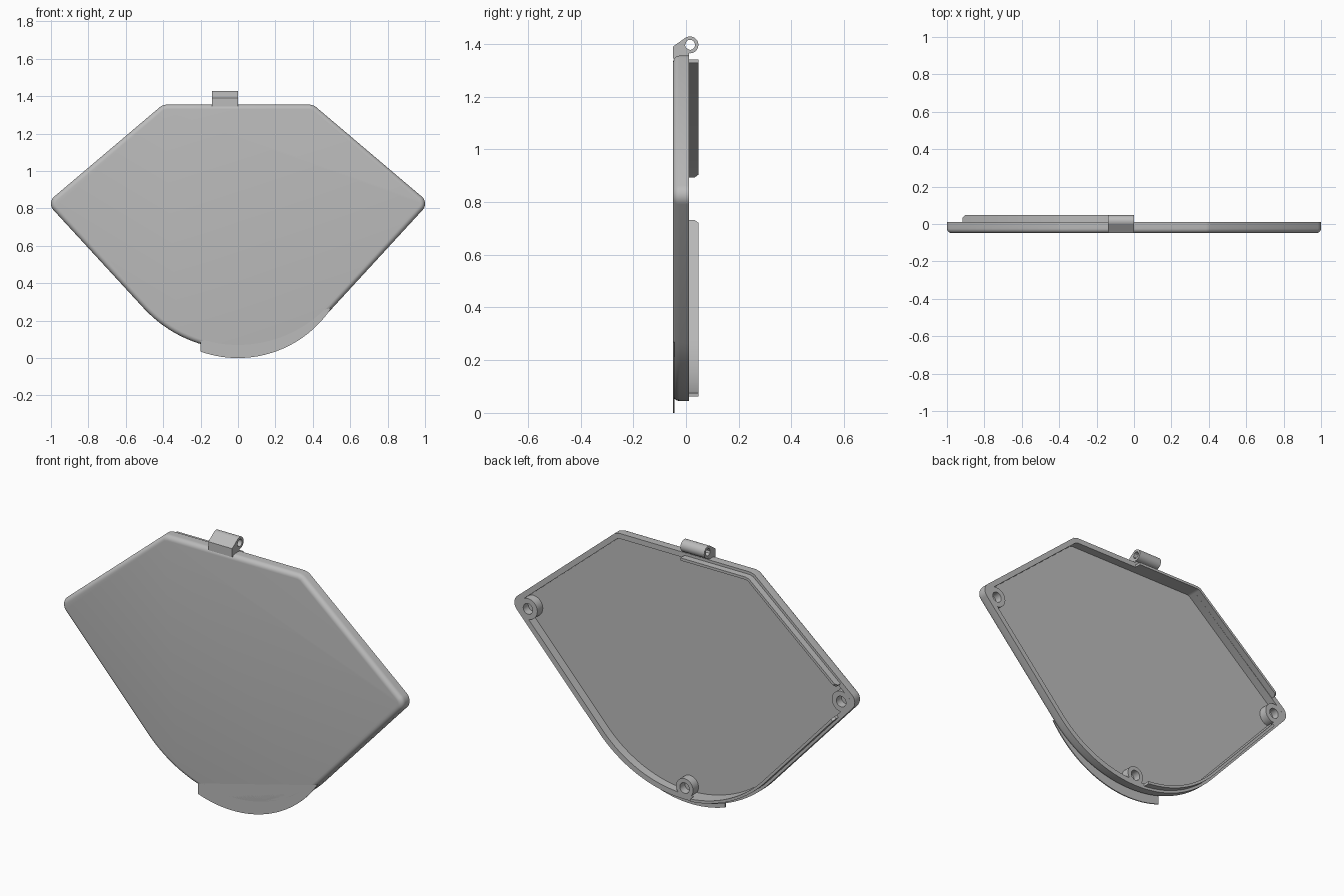
import bpy, bmesh, math
from mathutils import Vector

if "Cube" in bpy.data.objects:
    bpy.data.objects.remove(bpy.data.objects["Cube"])

grey = bpy.data.materials.new("plain_grey")
grey.use_nodes = True
grey.diffuse_color = (0.5, 0.5, 0.5, 1)
grey.node_tree.nodes["Principled BSDF"].inputs["Base Color"].default_value = (0.5, 0.5, 0.5, 1)

FRONT, RIM, LIP, FLOOR = -0.049, 0.012, 0.047, -0.034
WALL, ROUND = 0.028, 0.025


def loft(name, rings, closed=False):
    """Skin equal rings of 3D points; cap the ends, or join last to first."""
    bm = bmesh.new()
    loops = [[bm.verts.new(p) for p in ring] for ring in rings]
    n = len(loops[0])
    pairs = list(zip(loops, loops[1:]))
    if closed:
        pairs.append((loops[-1], loops[0]))
    else:
        bm.faces.new(loops[0])
        bm.faces.new(loops[-1])
    for a, b in pairs:
        for i in range(n):
            j = (i + 1) % n
            bm.faces.new((a[i], a[j], b[j], b[i]))
    bmesh.ops.recalc_face_normals(bm, faces=bm.faces)
    mesh = bpy.data.meshes.new(name)
    bm.to_mesh(mesh)
    bm.free()
    mesh.materials.append(grey)
    obj = bpy.data.objects.new(name, mesh)
    bpy.context.collection.objects.link(obj)
    bpy.ops.object.select_all(action='DESELECT')
    obj.select_set(True)
    bpy.context.view_layer.objects.active = obj
    bpy.ops.object.shade_smooth_by_angle(angle=math.radians(30))
    return obj


def arc(cx, cz, r, start, end, steps):
    angles = [math.radians(start + (end - start) * i / steps) for i in range(steps + 1)]
    return [(cx + r * math.cos(a), cz + r * math.sin(a)) for a in angles]


def inset(points, d, closed=True):
    """Mitred offset to the left of the path."""
    pts, out = [Vector(p) for p in points], []
    n = len(pts)
    for i, p in enumerate(pts):
        before = p - pts[i - 1] if closed or i > 0 else pts[1] - p
        after = pts[(i + 1) % n] - p if closed or i < n - 1 else before
        n1, n2 = (Vector((-v.y, v.x)).normalized() for v in (before, after))
        out.append(p + (n1 + n2) * d / (1 + n1.dot(n2)))
    return out


def at_depth(points, y):
    return [(x, y, z) for x, z in points]


# Outline, counter-clockwise from the bottom centre
right_half = arc(0, 0.73, 0.685, -90, -42.7, 16)
right_half += arc(0.95, 0.825, 0.05, -42.7, 49, 8)
right_half += [(0.41, 1.348), (0.385, 1.355)]
outline = right_half + [(-x, z) for x, z in reversed(right_half[1:])]

# Hollow cover with rounded front edge
inner = inset(outline, WALL)
rings = [at_depth(inner, FLOOR), at_depth(inner, RIM), at_depth(outline, RIM)]
for i in range(7):
    a = math.radians(15 * i)
    rings.append(at_depth(inset(outline, ROUND * (1 - math.cos(a))),
                          FRONT + ROUND * (1 - math.sin(a))))
loft("cover_shell", rings)

# Thin flap below the cover
flap = [(-0.2, 0.09)] + arc(0, 0.6, 0.6, -109.5, -33.6, 28)
loft("bottom_flap", [at_depth(flap, FRONT), at_depth(flap, FRONT + 0.006)])

# Screw bosses with blind holes
for name, x, z, radius in (("left_boss", 0.92, 0.81, 0.055),
                           ("right_boss", -0.92, 0.81, 0.055),
                           ("bottom_boss", 0, 0.105, 0.05)):
    loft(name, [at_depth(arc(x, z, r, 0, 348.75, 31), y) for r, y in
                ((radius, FLOOR - 0.003), (radius, RIM), (0.028, RIM), (0.028, FLOOR + 0.004))])


# Raised lips along the right half of the rim
def lip(name, path):
    # Short extra station gives a softened outer end
    a, b = Vector(path[-2]), Vector(path[-1])
    path = path[:-1] + [tuple(b + (a - b).normalized() * 0.015), tuple(b)]
    side = 1 if name == "upper_lip" else -1
    outer, inside = (inset(path, side * d, False) for d in (0.014, WALL))
    rings = []
    for i, (p, q) in enumerate(zip(outer, inside)):
        top = LIP - (0.014 if i == len(path) - 1 else 0)
        rings.append([(p.x, RIM - 0.01, p.y), (p.x, top, p.y),
                      (q.x, top, q.y), (q.x, RIM - 0.01, q.y)])
    loft(name, rings)


lip("upper_lip", [(0, 1.355), (-0.385, 1.355), (-0.41, 1.348), (-0.925, 0.915)])
lip("lower_lip", arc(0, 0.73, 0.685, -95, -137.3, 14) + [(-0.915, 0.713)])

# Hinge knuckle: block blending into a pierced barrel
cy, cz = 0.015, 1.396
profile = [(0.01, 1.345)] + arc(cy, cz, 0.032, -100, 130, 24)
profile += [(FRONT, 1.39), (FRONT, 1.345)]
hole = [Vector((cy, cz)) + (Vector(p) - Vector((cy, cz))).normalized() * 0.019 for p in profile]
loft("hinge_knuckle", [[(x, y, z) for y, z in loop] for x, loop in
                       ((-0.14, profile), (0, profile), (0, hole), (-0.14, hole))], closed=True)
